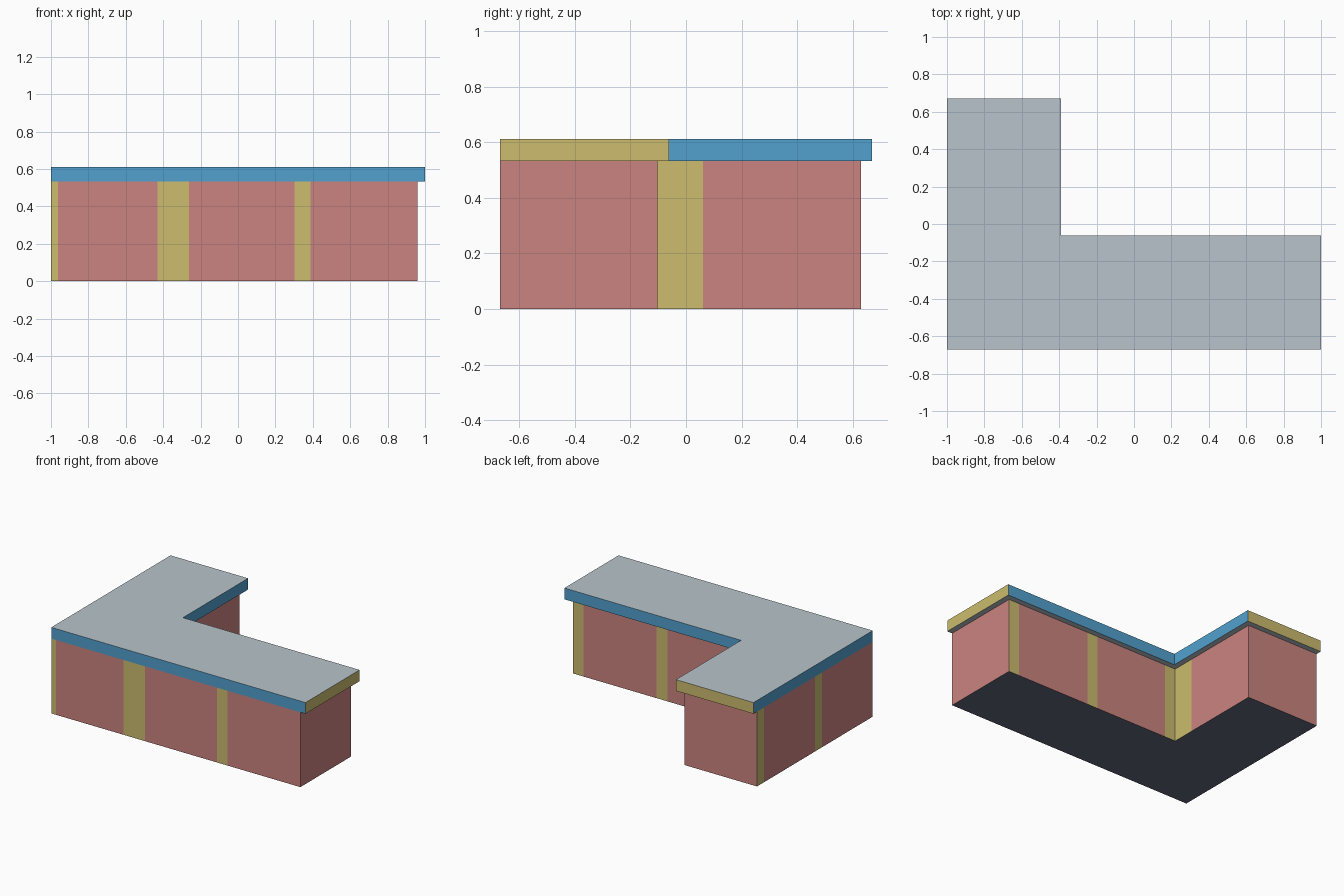
import bpy
import bmesh
from mathutils import Vector

if "Cube" in bpy.data.objects:
    bpy.data.objects.remove(bpy.data.objects["Cube"])


def srgb(r, g, b):
    f = lambda c: c / 12.92 if c <= 0.04045 else ((c + 0.055) / 1.055) ** 2.4
    return tuple(f(c / 255) for c in (r, g, b)) + (1,)


COLOURS = {
    "panel_pink": srgb(203, 132, 128),
    "trim_yellow": srgb(204, 188, 111),
    "edge_blue": srgb(82, 161, 206),
    "counter_grey": srgb(184, 196, 203),
    "base_slate": srgb(95, 104, 124),
}
NAMES = list(COLOURS)
MATS = []
for mat_name, colour in COLOURS.items():
    m = bpy.data.materials.new(mat_name)
    m.diffuse_color = colour
    m.use_nodes = True
    m.node_tree.nodes["Principled BSDF"].inputs["Base Color"].default_value = m.diffuse_color
    MATS.append(m)
PINK, YELLOW, BLUE, GREY, SLATE = range(5)


def l_prism(name, walls, z0, z1, top, bottom):
    """Extrude an outline. Each wall: (start corner, colour, stripe spans along it)."""
    points, colours = [], []
    for i, (start, colour, stripes) in enumerate(walls):
        a, b = Vector(start), Vector(walls[(i + 1) % len(walls)][0])
        length = (b - a).length
        direction = (b - a).normalized()
        cuts = sorted({0.0, *[d for s in stripes for d in s if d < length - 0.002]})
        for d in cuts:
            points.append(a + direction * d)
            striped = any(s[0] <= d + 1e-5 < s[1] for s in stripes)
            colours.append(YELLOW if striped else colour)
    bm = bmesh.new()
    low = [bm.verts.new((p.x, p.y, z0)) for p in points]
    high = [bm.verts.new((p.x, p.y, z1)) for p in points]
    n = len(points)
    for i, colour in enumerate(colours):
        j = (i + 1) % n
        bm.faces.new((low[i], low[j], high[j], high[i])).material_index = colour
    bm.faces.new(high).material_index = top
    bm.faces.new(low[::-1]).material_index = bottom
    mesh = bpy.data.meshes.new(name)
    bm.to_mesh(mesh)
    bm.free()
    for m in MATS:
        mesh.materials.append(m)
    obj = bpy.data.objects.new(name, mesh)
    bpy.context.collection.objects.link(obj)
    return obj


# Cabinet body: pink walls with yellow vertical strips
l_prism("cabinet_body", [
    ((-1.0, -0.67), PINK, [(0, 0.037), (0.57, 0.738), (1.303, 1.388)]),
    ((0.96, -0.67), PINK, []),
    ((0.96, -0.102), PINK, [(0, 0.084), (0.657, 0.742), (1.306, 1.39)]),
    ((-0.43, -0.102), PINK, [(0, 0.163)]),
    ((-0.43, 0.63), PINK, []),
    ((-1.0, 0.63), PINK, [(0, 0.081), (0.65, 0.731)]),
], 0.0, 0.532, GREY, SLATE)

# Countertop: overhangs the inner side and both ends, yellow end caps
l_prism("countertop", [
    ((-1.0, -0.67), BLUE, []),
    ((1.0, -0.67), YELLOW, []),
    ((1.0, -0.062), BLUE, []),
    ((-0.39, -0.062), BLUE, []),
    ((-0.39, 0.67), YELLOW, []),
    ((-1.0, 0.67), BLUE, []),
], 0.532, 0.612, GREY, GREY)
